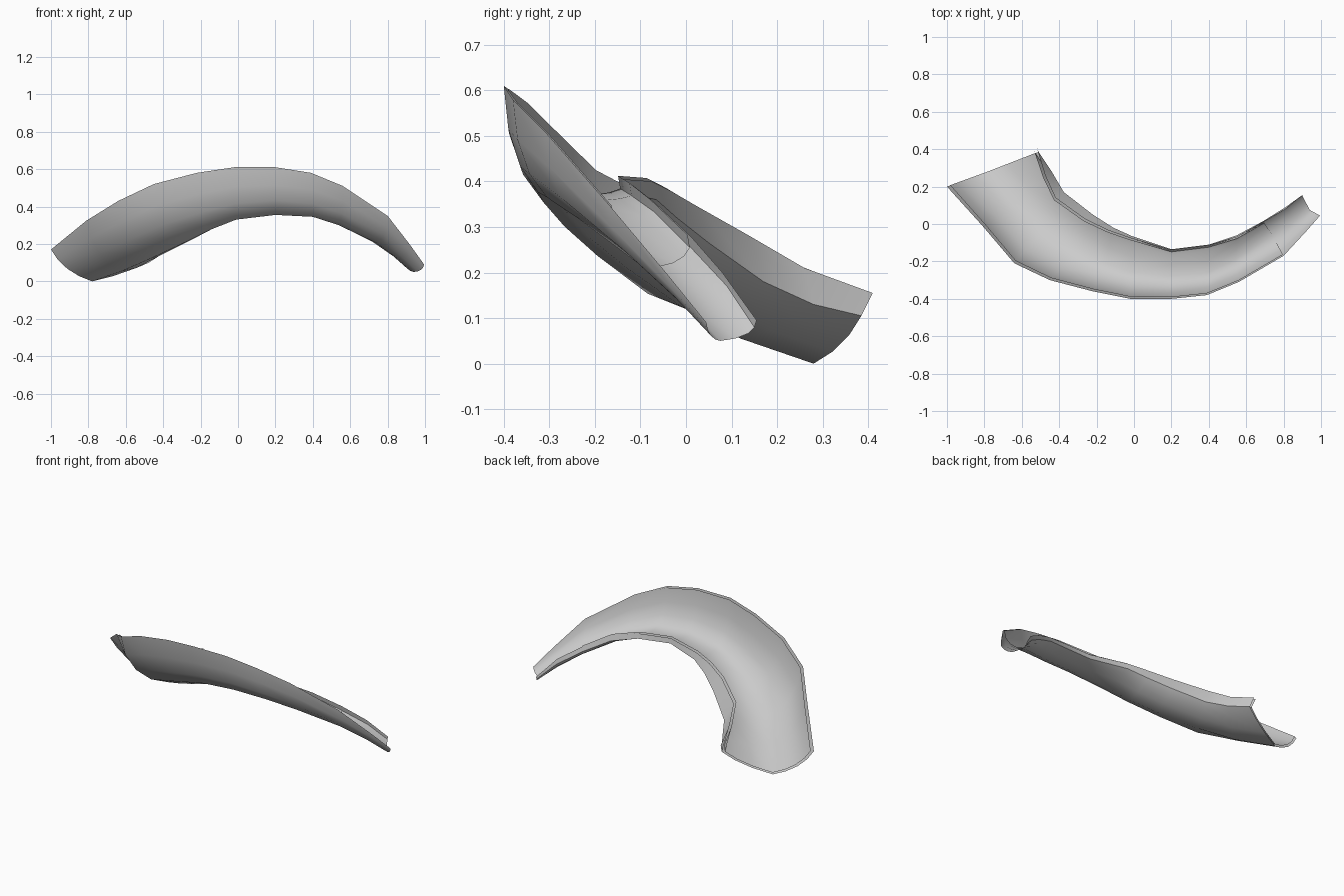
import bpy, bmesh, math
from mathutils import Vector

cube = bpy.data.objects.get("Cube")
if cube:
    bpy.data.objects.remove(cube, do_unlink=True)

grey = bpy.data.materials.new("plain grey")
grey.use_nodes = True
grey.diffuse_color = (0.6, 0.6, 0.6, 1)
grey.node_tree.nodes["Principled BSDF"].inputs["Base Color"].default_value = (0.6, 0.6, 0.6, 1)

# Stations along the arc: outer rim, lowest point, widest inner point, inner crest
STATIONS = [
    ((-1.00, .20, .17), (-.78, .28, .00), (-.51, .385, .105), (-.52, .41, .155)),
    ((-.81, -.01, .325), (-.62, .12, .055), (-.44, .28, .13), (-.475, .26, .21)),
    ((-.64, -.21, .43), (-.46, -.01, .125), (-.375, .17, .18), (-.42, .14, .28)),
    ((-.45, -.30, .52), (-.28, -.13, .21), (-.22, .05, .265), (-.26, .025, .345)),
    ((-.22, -.36, .58), (-.15, -.21, .275), (-.11, -.02, .32), (-.135, -.035, .38)),
    ((-.02, -.40, .61), (-.01, -.26, .33), (-.01, -.065, .36), (-.02, -.075, .40)),
    ((.20, -.40, .61), (.20, -.28, .355), (.20, -.135, .375), (.20, -.14, .405)),
    ((.39, -.38, .58), (.40, -.26, .345), (.40, -.11, .36), (.40, -.115, .39)),
    ((.56, -.31, .51), (.54, -.19, .30), (.55, -.06, .325), (.55, -.07, .355)),
    ((.80, -.17, .35), (.74, -.06, .205), (.69, .015, .25), (.69, .01, .28)),
    ((.92, -.04, .195), (.85, .01, .125), (.81, .09, .17), (.81, .08, .20)),
    ((.995, .045, .09), (.94, .075, .05), (.90, .15, .08), (.90, .155, .095)),
]


def quarter(rim, low, bulge, n):
    """Points from a rim down to the lowest point, rounded like a quarter ellipse."""
    rim, low = Vector(rim), Vector(low)
    pts = []
    for i in range(n + 1):
        a = math.pi / 2 * i / n
        flat, drop = 1 - math.cos(a), math.sin(a)
        curve = Vector((rim.x + (low.x - rim.x) * flat,
                        rim.y + (low.y - rim.y) * flat,
                        rim.z + (low.z - rim.z) * drop))
        pts.append(rim.lerp(low, i / n).lerp(curve, bulge))
    return pts


def trough(name, stations, scale):
    """Open curved shell through the stations; scale shrinks each section to its middle."""
    bm = bmesh.new()
    rings = []
    for k, (outer, low, side, crest) in enumerate(stations):
        bulge = min(.95, .5 + .2 * k)
        pts = quarter(outer, low, bulge, 4)
        pts += quarter(side, low, bulge * .8, 3)[-2::-1] + [Vector(crest)]
        middle = (pts[0] + pts[-1]) / 2
        rings.append([bm.verts.new(middle.lerp(p, scale)) for p in pts])
    for r, s in zip(rings, rings[1:]):
        for i in range(len(r) - 1):
            bm.faces.new((r[i], r[i + 1], s[i + 1], s[i]))
    bmesh.ops.recalc_face_normals(bm, faces=bm.faces)
    # Make the hollow side the front of the surface
    if sum(f.normal.z for f in bm.faces) < 0:
        bmesh.ops.reverse_faces(bm, faces=bm.faces)
    me = bpy.data.meshes.new(name)
    bm.to_mesh(me)
    bm.free()
    ob = bpy.data.objects.new(name, me)
    bpy.context.collection.objects.link(ob)
    me.materials.append(grey)
    bpy.ops.object.select_all(action='DESELECT')
    ob.select_set(True)
    bpy.context.view_layer.objects.active = ob
    bpy.ops.object.shade_smooth_by_angle(angle=math.radians(40))


# Outer skin over the full length, and the lining that stops short of the narrow tip
trough("outer_skin", STATIONS, 1)
trough("inner_lining", STATIONS[:10], .93)
